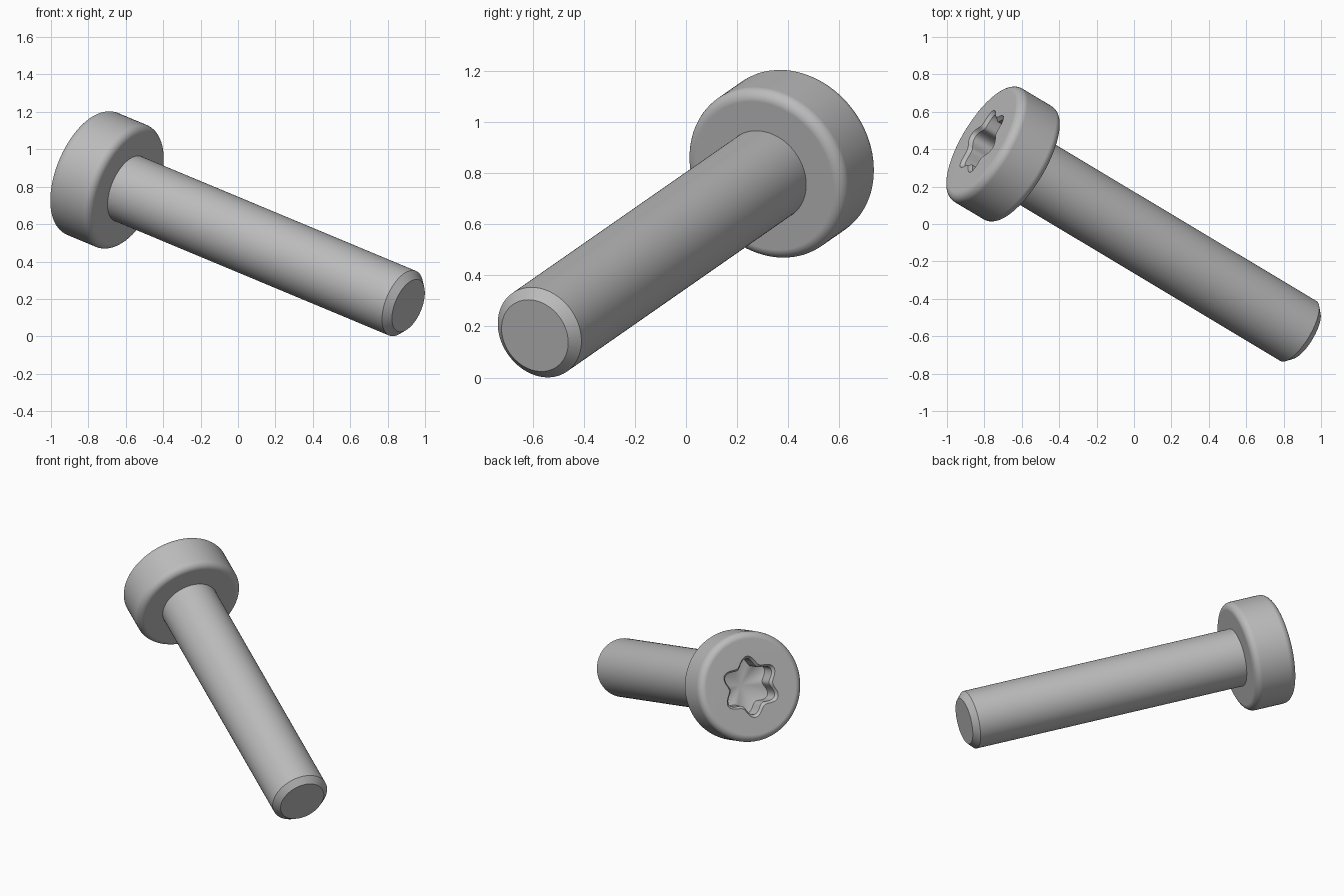
import bpy, bmesh, math
from mathutils import Vector, Matrix

if "Cube" in bpy.data.objects:
    bpy.data.objects.remove(bpy.data.objects["Cube"], do_unlink=True)

SEGMENTS = 96
HEAD_RADIUS, HEAD_HEIGHT, FILLET = 0.353, 0.28, 0.045
SHAFT_RADIUS, CHAMFER, LENGTH = 0.187, 0.038, 2.135

steel = bpy.data.materials.new("steel grey")
steel.use_nodes = True
colour = (0.5, 0.5, 0.5, 1)
steel.diffuse_color = colour
steel.node_tree.nodes["Principled BSDF"].inputs["Base Color"].default_value = colour

# Tilted frame: local z runs out of the head, local x points as far up as it can
axis = Vector((-0.808, 0.484, 0.337)).normalized()
up = (Vector((0, 0, 1)) - axis * axis.z).normalized()
side = axis.cross(up)
tip = Vector((0.911, -0.591, 0.164))
frame = Matrix.Translation(tip + axis * LENGTH) @ Matrix((up, side, axis)).transposed().to_4x4()


def lathe(name, rings, apex=None):
    """Skin rings of (radius, lobe height, z); cap the start, and the end with a face or an apex."""
    bm = bmesh.new()
    loops = []
    for radius, lobe, z in rings:
        loop = []
        for i in range(SEGMENTS):
            t = math.tau * i / SEGMENTS
            r = radius + lobe * math.cos(6 * t)
            loop.append(bm.verts.new((r * math.cos(t), r * math.sin(t), z)))
        loops.append(loop)
    for a, b in zip(loops, loops[1:]):
        for i in range(SEGMENTS):
            j = (i + 1) % SEGMENTS
            bm.faces.new((a[i], a[j], b[j], b[i]))
    bm.faces.new(loops[0][::-1])
    if apex is None:
        bm.faces.new(loops[-1])
    else:
        point = bm.verts.new((0, 0, apex))
        for i in range(SEGMENTS):
            bm.faces.new((loops[-1][i], loops[-1][(i + 1) % SEGMENTS], point))
    bmesh.ops.recalc_face_normals(bm, faces=bm.faces)
    mesh = bpy.data.meshes.new(name)
    bm.to_mesh(mesh)
    bm.free()
    mesh.materials.append(steel)
    obj = bpy.data.objects.new(name, mesh)
    bpy.context.collection.objects.link(obj)
    obj.matrix_world = frame
    bpy.ops.object.select_all(action="DESELECT")
    obj.select_set(True)
    bpy.context.view_layer.objects.active = obj
    bpy.ops.object.shade_smooth_by_angle(angle=math.radians(30))
    # Keeps the flat faces flat beside the fillets
    normals = obj.modifiers.new("flat face normals", "WEIGHTED_NORMAL")
    normals.keep_sharp = True
    return obj


def fillet(z, start):
    """Quarter-round rim, centred at height z, swept upward from the start angle."""
    return [(HEAD_RADIUS - FILLET + FILLET * math.cos(a), 0, z + FILLET * math.sin(a))
            for a in (start + math.pi / 2 * k / 8 for k in range(9))]


# Head: rounded rims, then the six-lobed socket with a lead-in and a conical floor
socket = [(0.174, 0.024, 0), (0.165, 0.024, -0.012), (0.157, 0.024, -0.02), (0.157, 0.024, -0.135)]
lathe("head", fillet(FILLET - HEAD_HEIGHT, -math.pi / 2) + fillet(-FILLET, 0) + socket, apex=-0.18)

# Shaft with a chamfered tip
lathe("shaft", [(SHAFT_RADIUS, 0, -HEAD_HEIGHT + 0.01),
                (SHAFT_RADIUS, 0, CHAMFER - LENGTH),
                (SHAFT_RADIUS - CHAMFER, 0, -LENGTH)])
